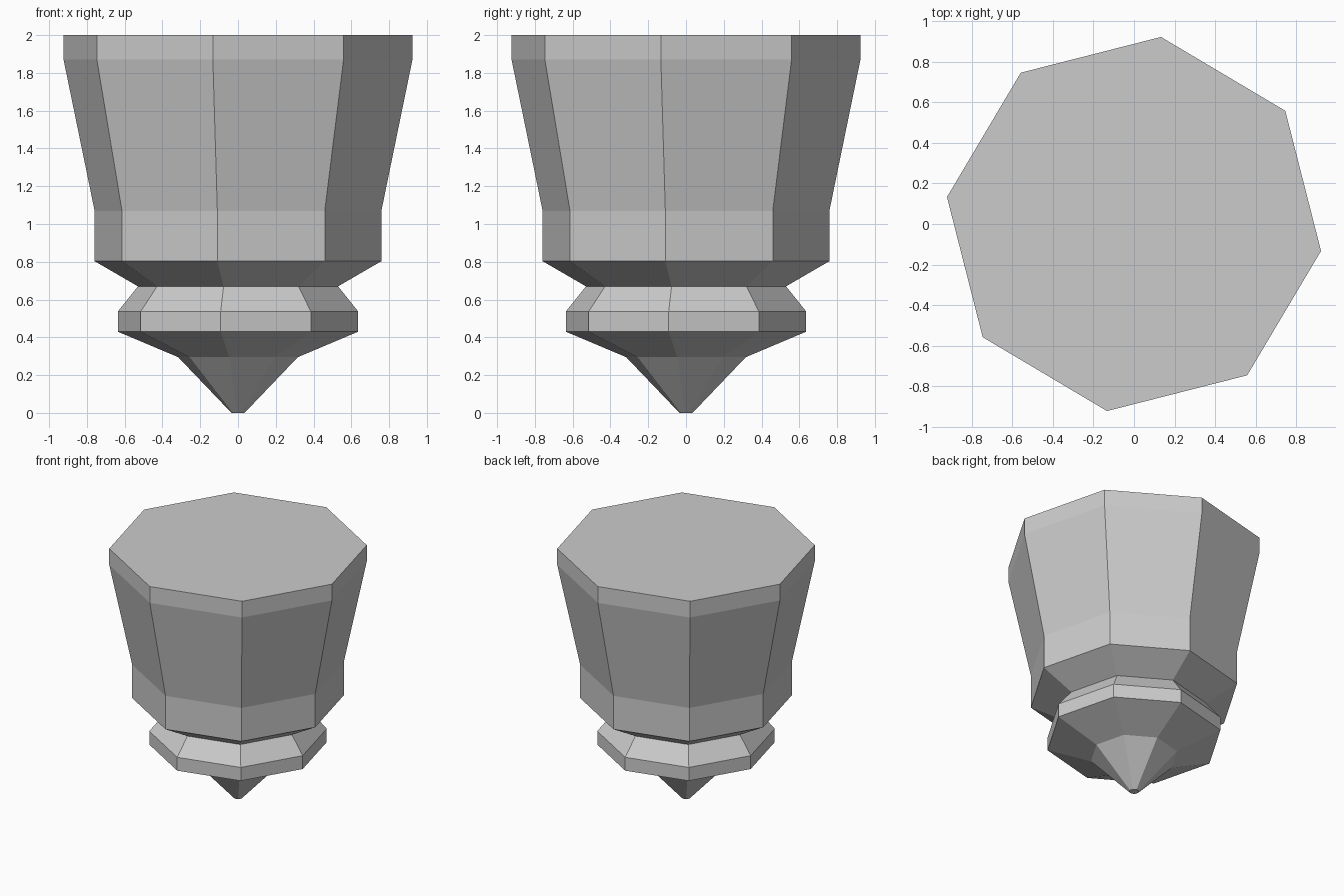
import bpy, bmesh, math

if "Cube" in bpy.data.objects:
    bpy.data.objects.remove(bpy.data.objects["Cube"])

SIDES = 8
TURN = math.radians(-8.2)   # slight twist of the octagon


def lathe(name, profile):
    """Flat-faced turned solid from (radius, z) pairs, capped at both ends."""
    bm = bmesh.new()
    rings = []
    for r, z in profile:
        rings.append([bm.verts.new((r * math.cos(TURN + i * math.tau / SIDES),
                                    r * math.sin(TURN + i * math.tau / SIDES), z))
                      for i in range(SIDES)])
    for a, b in zip(rings, rings[1:]):
        for i in range(SIDES):
            j = (i + 1) % SIDES
            bm.faces.new((a[i], a[j], b[j], b[i]))
    bm.faces.new(rings[0][::-1])
    bm.faces.new(rings[-1])
    mesh = bpy.data.meshes.new(name)
    bm.to_mesh(mesh)
    bm.free()
    obj = bpy.data.objects.new(name, mesh)
    bpy.context.collection.objects.link(obj)
    return obj


# Pointed tip, collar, neck, tapered cup and straight rim in one profile
lathe("octagonal_cup", [
    (0.035, 0.0), (0.32, 0.295),
    (0.643, 0.43), (0.643, 0.537),
    (0.535, 0.67),
    (0.767, 0.803), (0.767, 1.07),
    (0.933, 1.87), (0.933, 2.0),
])
